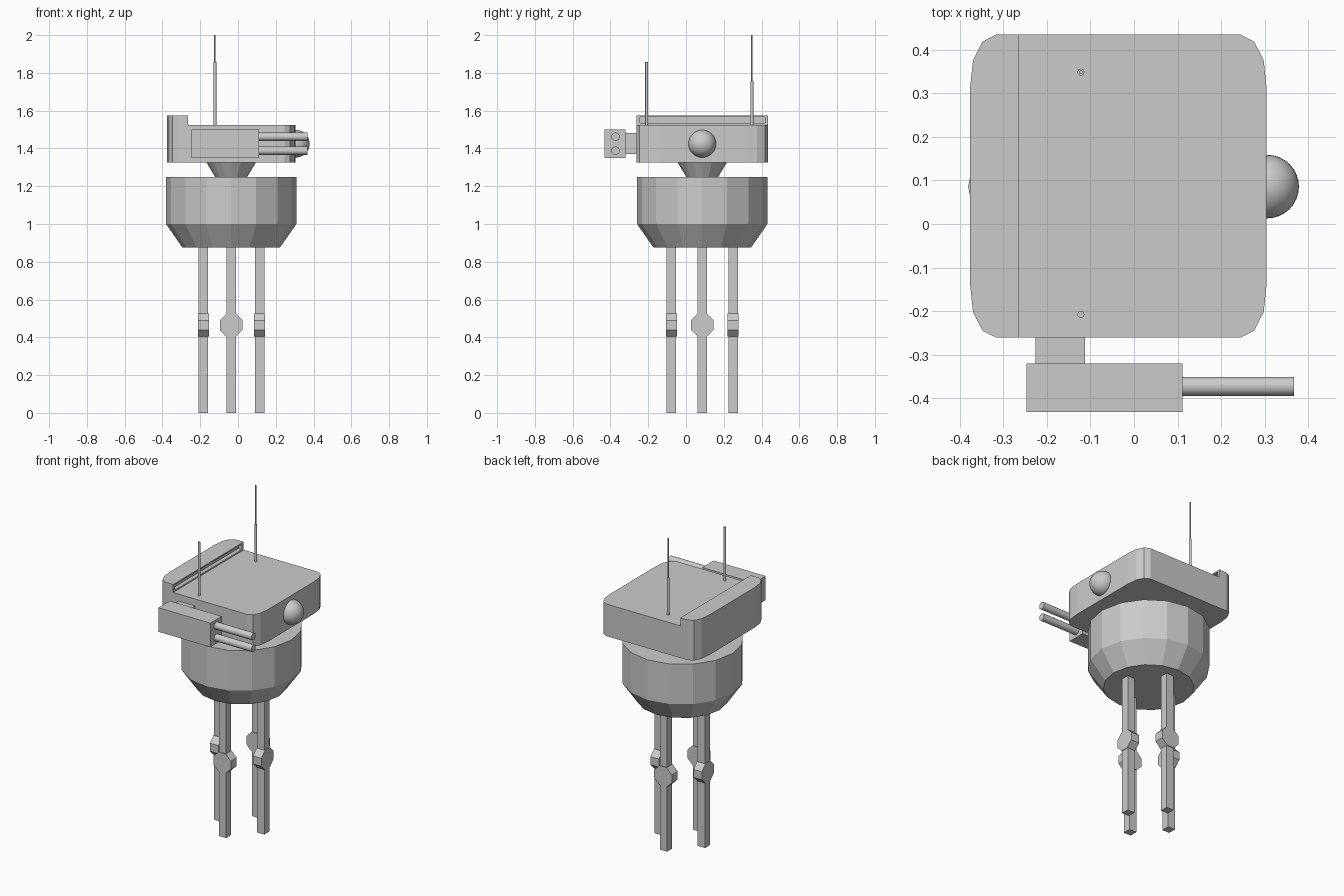
import bpy, bmesh, math
from mathutils import Vector

if "Cube" in bpy.data.objects:
    bpy.data.objects.remove(bpy.data.objects["Cube"])

CX, CY = -0.036, 0.086   # axis of the turret


def make(name, bm):
    bmesh.ops.recalc_face_normals(bm, faces=bm.faces)
    me = bpy.data.meshes.new(name)
    bm.to_mesh(me)
    bm.free()
    ob = bpy.data.objects.new(name, me)
    bpy.context.collection.objects.link(ob)
    return ob


def box(name, lo, hi):
    bm = bmesh.new()
    bmesh.ops.create_cube(bm, size=1)
    lo, hi = Vector(lo), Vector(hi)
    for v in bm.verts:
        v.co = Vector([(v.co[i] + 0.5) * (hi[i] - lo[i]) + lo[i] for i in range(3)])
    return make(name, bm)


def lathe(name, profile, center, sides, axis='Z', phase=0.0, smooth=False):
    """Closed solid of stacked rings; profile holds (radius, position along axis)."""
    bm = bmesh.new()
    rings = []
    for r, h in profile:
        ring = []
        for i in range(sides):
            a = phase + 2 * math.pi * i / sides
            p, q = r * math.cos(a), r * math.sin(a)
            co = {'Z': (p, q, h), 'X': (h, p, q), 'Y': (p, h, q)}[axis]
            ring.append(bm.verts.new(Vector(co) + Vector(center)))
        rings.append(ring)
    for a, b in zip(rings, rings[1:]):
        for i in range(sides):
            j = (i + 1) % sides
            bm.faces.new((a[i], a[j], b[j], b[i]))
    bm.faces.new(rings[0])
    bm.faces.new(rings[-1])
    ob = make(name, bm)
    if smooth:
        bpy.ops.object.select_all(action='DESELECT')
        ob.select_set(True)
        bpy.context.view_layer.objects.active = ob
        bpy.ops.object.shade_smooth_by_angle(angle=math.radians(50))
    return ob


# Drum body and flared neck
lathe("drum_body", [(0.258, 0.875), (0.345, 1.0), (0.345, 1.25)], (CX, CY, 0), 16)
lathe("neck", [(0.085, 1.25), (0.13, 1.325)], (CX, CY, 0), 16)

# Head: rounded plan with a raised ledge at the left
corner = [(0.341, 0.222), (0.334, 0.289), (0.312, 0.332), (0.281, 0.348)]
plan = (corner + [(-x, y) for x, y in reversed(corner)]
        + [(-x, -y) for x, y in corner] + [(x, -y) for x, y in reversed(corner)])
bm = bmesh.new()
base = bm.faces.new([bm.verts.new((CX + x, 0.087 + y, 1.325)) for x, y in plan])
up = bmesh.ops.extrude_face_region(bm, geom=[base], use_keep_orig=True)['geom']
bmesh.ops.translate(bm, vec=(0, 0, 0.2), verts=[g for g in up if isinstance(g, bmesh.types.BMVert)])
top = [f for f in bm.faces if all(v.co.z > 1.5 for v in f.verts)]
# Split only the top at the step line, then raise the left part
bmesh.ops.bisect_plane(bm, geom=top + list(top[0].edges) + list(top[0].verts),
                       plane_co=(-0.265, 0, 0), plane_no=(1, 0, 0))
ledge = [f for f in bm.faces if all(v.co.z > 1.5 and v.co.x < -0.26 for v in f.verts)]
up = bmesh.ops.extrude_face_region(bm, geom=ledge)['geom']
bmesh.ops.translate(bm, vec=(0, 0, 0.05), verts=[g for g in up if isinstance(g, bmesh.types.BMVert)])
bmesh.ops.recalc_face_normals(bm, faces=bm.faces)
# Long slot in the step face
step = [f for f in bm.faces if all(abs(v.co.x + 0.265) < 1e-3 for v in f.verts)]
bmesh.ops.inset_region(bm, faces=step, thickness=0.012, depth=0)
for v in step[0].verts if step else []:
    v.co.y = 0.087 + (v.co.y - 0.087) * 0.975
slot = bmesh.ops.extrude_face_region(bm, geom=step)['geom']
bmesh.ops.translate(bm, vec=(-0.025, 0, 0), verts=[g for g in slot if isinstance(g, bmesh.types.BMVert)])
bmesh.ops.delete(bm, geom=[f for f in step if f.is_valid], context='FACES_ONLY')
make("head", bm)

# Eye dome
bm = bmesh.new()
bmesh.ops.create_uvsphere(bm, u_segments=32, v_segments=16, radius=0.073)
bmesh.ops.translate(bm, vec=(0.306, CY, 1.425), verts=bm.verts)
for f in bm.faces:
    f.smooth = True
make("eye", bm)

# Side gun
box("gun_mount", (-0.226, -0.325, 1.37), (-0.113, -0.255, 1.482))
box("gun_housing", (-0.247, -0.432, 1.35), (0.112, -0.32, 1.5))
for label, z in (("lower", 1.388), ("upper", 1.462)):
    lathe("gun_barrel_" + label, [(0.022, 0.11), (0.022, 0.368)], (0, -0.373, z), 20, 'X', smooth=True)

# Antennas
lathe("front_antenna", [(0.008, 1.52), (0.008, 1.857)], (-0.122, -0.208, 0), 12, smooth=True)
lathe("rear_antenna", [(0.008, 1.52), (0.008, 1.755), (0.004, 1.755), (0.004, 2.0)],
      (-0.122, 0.349, 0), 12, smooth=True)

# Four legs with octagonal knees facing outwards
W, KNEE = 0.025, 0.0605 / math.cos(math.pi / 8)
for name, dx, dy in (("left", -0.147, 0), ("right", 0.15, 0), ("front", 0, -0.163), ("back", 0, 0.163)):
    x, y = CX + dx, CY + dy
    box(name + "_leg", (x - W, y - W, 0), (x + W, y + W, 0.88))
    lathe(name + "_knee", [(KNEE, -0.029), (KNEE, 0.029)], (x, y, 0.465), 8,
          'X' if dx else 'Y', math.pi / 8)
